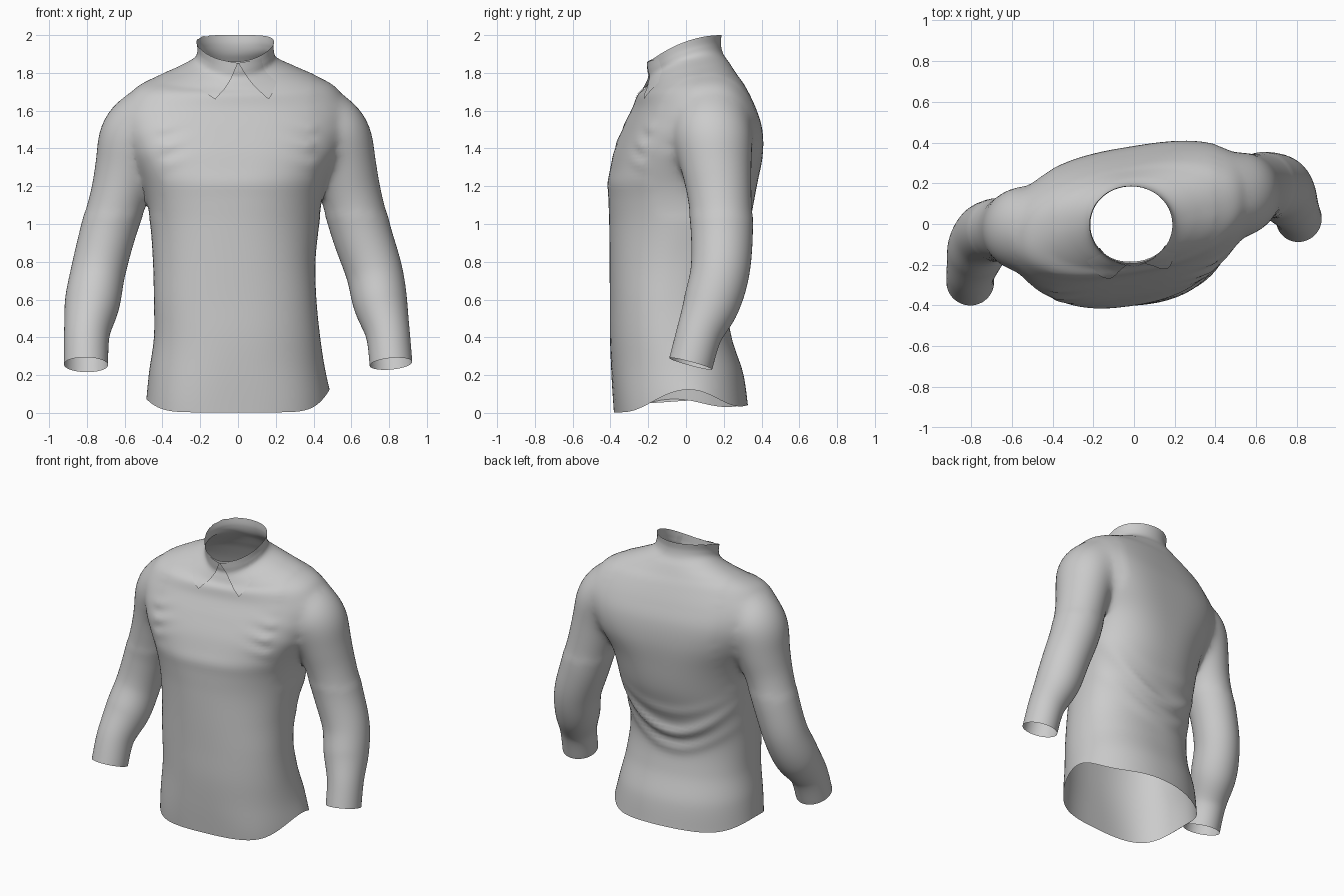
import bpy, bmesh, math
from mathutils import Vector
from mathutils.bvhtree import BVHTree

if "Cube" in bpy.data.objects:
    bpy.data.objects.remove(bpy.data.objects["Cube"])


def spline(rows, steps):
    """Catmull-Rom through rows of numbers."""
    out = []
    n = len(rows)
    for i in range(n - 1):
        a, b, c, d = (rows[max(i - 1, 0)], rows[i], rows[i + 1], rows[min(i + 2, n - 1)])
        for k in range(steps):
            t = k / steps
            out.append([0.5 * (2 * q + (r - p) * t + (2 * p - 5 * q + 4 * r - s) * t * t
                               + (3 * q - p - 3 * r + s) * t ** 3)
                        for p, q, r, s in zip(a, b, c, d)])
    out.append(list(rows[-1]))
    return out


def loft(name, rings):
    """Closed tube through rings, with one polygon cap at each end."""
    bm = bmesh.new()
    vs = [[bm.verts.new(p) for p in ring] for ring in rings]
    n = len(vs[0])
    for a, b in zip(vs, vs[1:]):
        for i in range(n):
            j = (i + 1) % n
            bm.faces.new((a[i], a[j], b[j], b[i]))
    bm.faces.new(vs[0])
    bm.faces.new(vs[-1])
    bmesh.ops.recalc_face_normals(bm, faces=bm.faces)
    me = bpy.data.meshes.new(name)
    bm.to_mesh(me)
    bm.free()
    ob = bpy.data.objects.new(name, me)
    bpy.context.collection.objects.link(ob)
    return ob


def bump(v, w):
    return math.exp(-(v / w) ** 2)


def folds(x, y, z):
    """Outward cloth displacement of the torso."""
    d = 0
    if y > 0:
        # sweeping creases over the lower back
        for z0, curve, amp in ((0.57, 1.2, 0.016), (0.68, 1.5, 0.030), (0.84, 0.9, 0.010)):
            d += amp * y * bump(z - z0 - curve * (x + 0.05) ** 2, 0.04) * bump(x, 0.42)
    else:
        # pulls from the armholes and the break under the chest
        w = z + 0.35 * (abs(x) - 0.45)
        d += 0.010 * math.sin(w * 60) * bump(abs(x) - 0.43, 0.12) * bump(z - 1.42, 0.11)
        d += 0.007 * bump(z - 1.22, 0.05) * bump(x, 0.4)
    return d


# torso: z, left x, right x, front y, back y, twist, front drop, hem lift
TORSO = [
    (0.003, -.485, .485, -.375, .325, .08, 0, .10),
    (0.20, -.47, .46, -.39, .30, .07, 0, .03),
    (0.40, -.445, .435, -.40, .24, .06, 0, 0),
    (0.60, -.445, .415, -.40, .215, .06, 0, 0),
    (0.80, -.45, .41, -.40, .265, .08, 0, 0),
    (1.00, -.465, .43, -.398, .33, .12, 0, 0),
    (1.20, -.50, .46, -.395, .365, .14, 0, 0),
    (1.36, -.56, .53, -.36, .383, .16, 0, 0),
    (1.50, -.60, .57, -.305, .375, .165, 0, 0),
    (1.62, -.605, .58, -.255, .34, .165, .01, 0),
    (1.73, -.55, .53, -.235, .295, .155, .05, 0),
    (1.795, -.44, .43, -.21, .26, .12, .08, 0),
    (1.85, -.32, .31, -.195, .23, .08, .10, 0),
    (1.90, -.235, .21, -.185, .198, .03, .12, 0),
    (1.95, -.215, .19, -.19, .185, 0, .14, 0),
    (2.00, -.22, .19, -.195, .188, 0, .14, 0),
]
N = 88
rings = []
for z0, xl, xr, yf, yb, tw, drop, lift in spline(TORSO, 8):
    ring = []
    for i in range(N):
        a = 2 * math.pi * i / N
        c, s = math.cos(a), math.sin(a)
        square = 2.0 + 0.3 * bump(z0 - 0.6, 0.6) + 0.85 * bump(z0 - 1.45, 0.28)
        square += 0.6 * bump(z0, 0.25) * max(-s, 0)
        p = 2 / square
        x = (xl + xr) / 2 + (xr - xl) / 2 * math.copysign(abs(c) ** p, c)
        y = (yf + yb) / 2 + (yb - yf) / 2 * math.copysign(abs(s) ** p, s) + tw * x
        side = lift * (1.2 if c > 0 else 0.7)
        z = z0 - drop * ((1 - s) / 2) ** 2 + side * c ** 6 + lift * 0.4 * max(s, 0) ** 2
        d = folds(x, s, z)
        ring.append((x + d * c, y + d * s, z))
    rings.append(ring)
shirt = loft("shirt_body", rings)

# sleeves: x, y, z of the centre line, radius
SLEEVES = {
    "right_sleeve": [(.42, .11, 1.56, .155), (.51, .14, 1.49, .192), (.56, .16, 1.31, .176),
                     (.60, .178, 1.15, .163), (.655, .19, .95, .157), (.72, .18, .75, .150),
                     (.754, .135, .58, .143), (.793, .07, .42, .117), (.81, .025, .26, .113)],
    "left_sleeve": [(-.44, -.01, 1.56, .155), (-.535, -.025, 1.495, .195), (-.585, -.025, 1.31, .175),
                    (-.63, -.03, 1.15, .155), (-.69, -.03, .95, .147), (-.74, -.055, .75, .144),
                    (-.772, -.125, .58, .145), (-.80, -.225, .42, .121), (-.805, -.285, .255, .117)],
}
M = 48
for name, rows in SLEEVES.items():
    path = spline(rows, 8)
    rings = []
    for k, (x, y, z, r) in enumerate(path):
        t = (Vector(path[min(k + 1, len(path) - 1)][:3]) - Vector(path[max(k - 1, 0)][:3])).normalized()
        u = t.cross(Vector((0, 1, 0))).normalized()
        v = t.cross(u)
        deep = 1.04 + 0.06 * bump(z - 1.4, 0.25)
        rings.append([Vector((x, y, z)) + r * (u * math.cos(2 * math.pi * i / M)
                      + deep * v * math.sin(2 * math.pi * i / M)) for i in range(M)])
    sleeve = loft(name, rings)
    # join the sleeve to the body
    mod = shirt.modifiers.new("join", 'BOOLEAN')
    mod.operation = 'UNION'
    mod.solver = 'EXACT'
    mod.object = sleeve
    bpy.context.view_layer.objects.active = shirt
    bpy.ops.object.modifier_apply(modifier="join")
    bpy.data.objects.remove(sleeve)

# open the hem, neck and cuffs, and soften the armhole seams
bm = bmesh.new()
bm.from_mesh(shirt.data)
bmesh.ops.delete(bm, geom=[f for f in bm.faces if len(f.verts) > 30], context='FACES')
bmesh.ops.remove_doubles(bm, verts=bm.verts, dist=0.006)
seam = [v for v in bm.verts if 0.4 < abs(v.co.x) < 0.82 and v.co.z > 1.05]
for _ in range(14):
    bmesh.ops.smooth_vert(bm, verts=seam, factor=0.5, use_axis_x=True, use_axis_y=True, use_axis_z=True)
bm.to_mesh(shirt.data)
tree = BVHTree.FromBMesh(bm)
bm.free()


# collar points, laid on the shirt from the front opening to each side
def collar_point(name, side):
    corners = [(0, 1.852), (52, 1.885), (60, 1.78), (36 if side > 0 else 24, 1.66)]
    bm = bmesh.new()
    K = 12
    grid = []
    for i in range(K + 1):
        row = []
        for j in range(K + 1):
            u, v = i / K, j / K
            deg, z = [(1 - v) * ((1 - u) * a + u * b) + v * ((1 - u) * d + u * c)
                      for a, b, c, d in zip(*corners)]
            ang = math.radians(-90 + side * deg)
            out = Vector((math.cos(ang), math.sin(ang), 0))
            axis = Vector((0, 0, z))
            hit = tree.ray_cast(axis + out, -out)
            r = min(max(1 - hit[3] if hit[0] else 0.2, 0.18), 0.31) + 0.014 * (1 - u) - 0.004 * u
            row.append(bm.verts.new(axis + out * r))
        grid.append(row)
    for i in range(K):
        for j in range(K):
            bm.faces.new((grid[i][j], grid[i][j + 1], grid[i + 1][j + 1], grid[i + 1][j]))
    bm.normal_update()
    if sum(f.normal.y for f in bm.faces) > 0:
        bmesh.ops.reverse_faces(bm, faces=bm.faces)
    me = bpy.data.meshes.new(name)
    bm.to_mesh(me)
    bm.free()
    ob = bpy.data.objects.new(name, me)
    bpy.context.collection.objects.link(ob)
    return ob


parts = [shirt, collar_point("collar_point_right", 1), collar_point("collar_point_left", -1)]
for ob in parts:
    bpy.ops.object.select_all(action='DESELECT')
    ob.select_set(True)
    bpy.context.view_layer.objects.active = ob
    bpy.ops.object.shade_smooth_by_angle(angle=math.radians(50))
